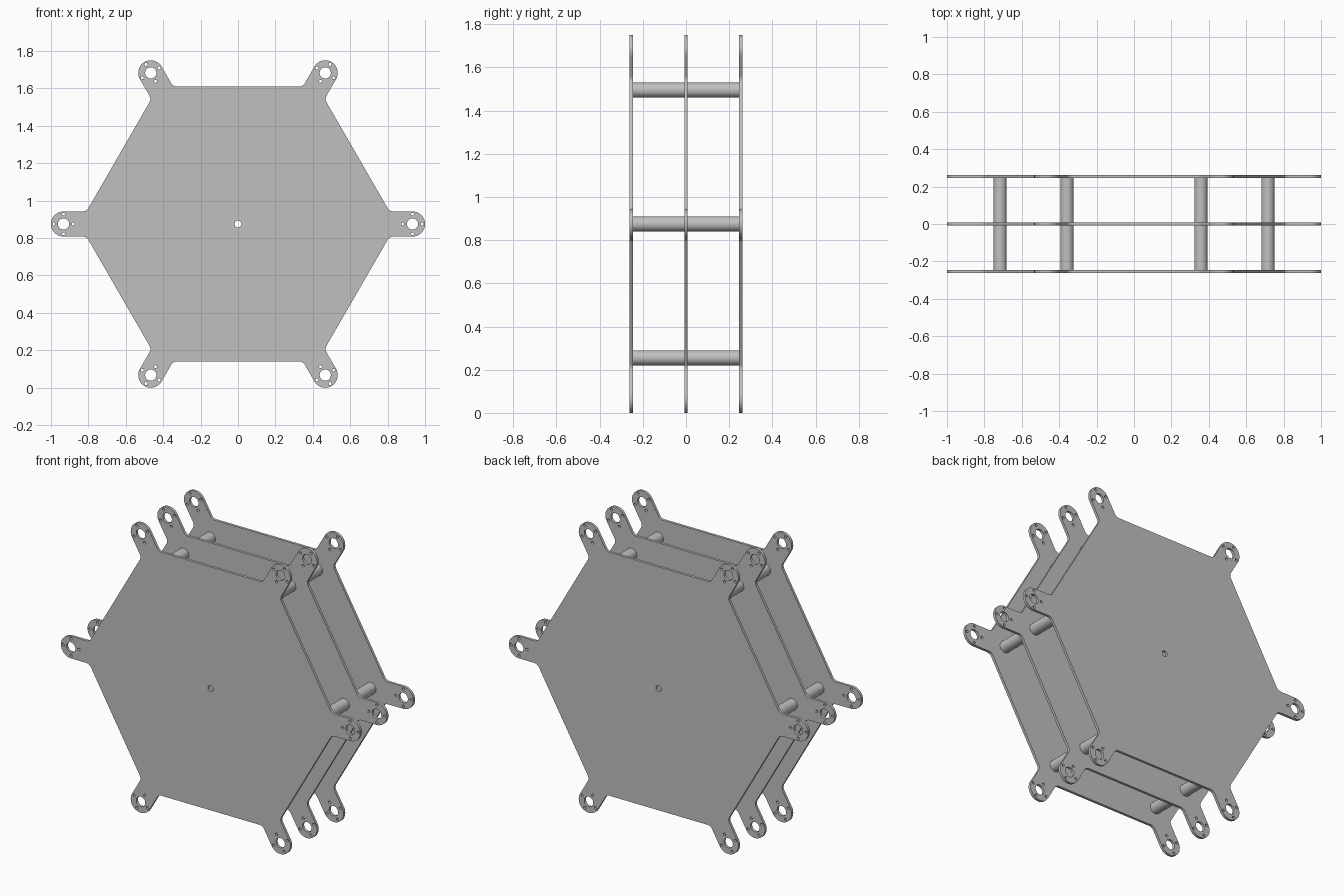
import bpy, bmesh
from math import cos, sin, tan, pi, radians
from mathutils import Matrix, Vector

if "Cube" in bpy.data.objects:
    bpy.data.objects.remove(bpy.data.objects["Cube"], do_unlink=True)

CENTRE_Z = 0.875      # height of the hexagon centre
HEX_R = 0.849         # hexagon corner radius
ARM_R = 0.933         # distance to the arm tip centre
ARM_W = 0.067         # arm half width
FILLET = 0.035
THICK = 0.016
GAP = 0.254           # spacing between plates
ROD_R, ROD_DIST = 0.035, 0.716

grey = bpy.data.materials.new("plain grey")
grey.use_nodes = True
colour = (0.53, 0.53, 0.53, 1)
grey.diffuse_color = colour
grey.node_tree.nodes["Principled BSDF"].inputs["Base Color"].default_value = colour


def arc(cx, cy, r, start, end, steps):
    angles = [radians(start + (end - start) * i / steps) for i in range(steps + 1)]
    return [Vector((cx + r * cos(a), cy + r * sin(a), 0)) for a in angles]


def circle(cx, cy, r, steps):
    return arc(cx, cy, r, 0, 360, steps)[:-1]


def finish(name, mesh, y=0.0):
    mesh.materials.clear()
    mesh.materials.append(grey)
    obj = bpy.data.objects.new(name, mesh)
    bpy.context.collection.objects.link(obj)
    obj.location = (0, y, CENTRE_Z)
    bpy.ops.object.select_all(action='DESELECT')
    obj.select_set(True)
    bpy.context.view_layer.objects.active = obj
    bpy.ops.object.shade_smooth_by_angle(angle=radians(30))
    return obj


def plate_loops():
    # One arm along +x: lower fillet, round tip, upper fillet
    upper = arc(HEX_R - ARM_W / tan(pi / 3) + FILLET * tan(pi / 6),
                ARM_W + FILLET, FILLET, -90, -150, 6)
    lower = [Vector((p.x, -p.y, 0)) for p in reversed(upper)]
    arm = lower + arc(ARM_R, 0, ARM_W, -90, 90, 20) + upper
    # Bearing hole with four screw holes around it
    holes = [circle(ARM_R, 0, 0.03, 32)]
    for p in circle(ARM_R, 0, 0.052, 4):
        holes.append(circle(p.x, p.y, 0.008, 16))
    outline, loops = [], [circle(0, 0, 0.018, 24)]
    for k in range(6):
        turn = Matrix.Rotation(k * pi / 3, 3, 'Z')
        outline += [turn @ p for p in arm]
        loops += [[turn @ p for p in hole] for hole in holes]
    return [outline] + loops


def plate_mesh():
    curve = bpy.data.curves.new("plate outline", 'CURVE')
    curve.dimensions = '2D'
    curve.fill_mode = 'BOTH'
    curve.extrude = THICK / 2
    for loop in plate_loops():
        spline = curve.splines.new('POLY')
        spline.points.add(len(loop) - 1)
        for point, p in zip(spline.points, loop):
            point.co = (p.x, p.y, 0, 1)
        spline.use_cyclic_u = True
    temp = bpy.data.objects.new("plate outline", curve)
    bpy.context.collection.objects.link(temp)
    graph = bpy.context.evaluated_depsgraph_get()
    mesh = bpy.data.meshes.new_from_object(temp.evaluated_get(graph))
    bpy.data.objects.remove(temp, do_unlink=True)
    # Weld the caps to the rims and stand the plate upright
    bm = bmesh.new()
    bm.from_mesh(mesh)
    bmesh.ops.remove_doubles(bm, verts=bm.verts, dist=0.0001)
    bmesh.ops.rotate(bm, verts=bm.verts, matrix=Matrix.Rotation(pi / 2, 3, 'X'))
    bmesh.ops.recalc_face_normals(bm, faces=bm.faces)
    bm.to_mesh(mesh)
    bm.free()
    return mesh


# Three identical plates
plate = plate_mesh()
for name, y in (("front_plate", -GAP), ("middle_plate", 0), ("back_plate", GAP)):
    finish(name, plate.copy(), y)

# Spacer rods between neighbouring plates, one near each corner
for row, y in (("front", -GAP / 2), ("back", GAP / 2)):
    bm = bmesh.new()
    for k in range(6):
        a = k * pi / 3
        place = Matrix.Translation((ROD_DIST * cos(a), 0, ROD_DIST * sin(a)))
        bmesh.ops.create_cone(bm, cap_ends=True, segments=40, radius1=ROD_R,
                              radius2=ROD_R, depth=GAP - THICK,
                              matrix=place @ Matrix.Rotation(pi / 2, 4, 'X'))
    rods = bpy.data.meshes.new(row + "_spacer_rods")
    bm.to_mesh(rods)
    bm.free()
    finish(row + "_spacer_rods", rods, y)
